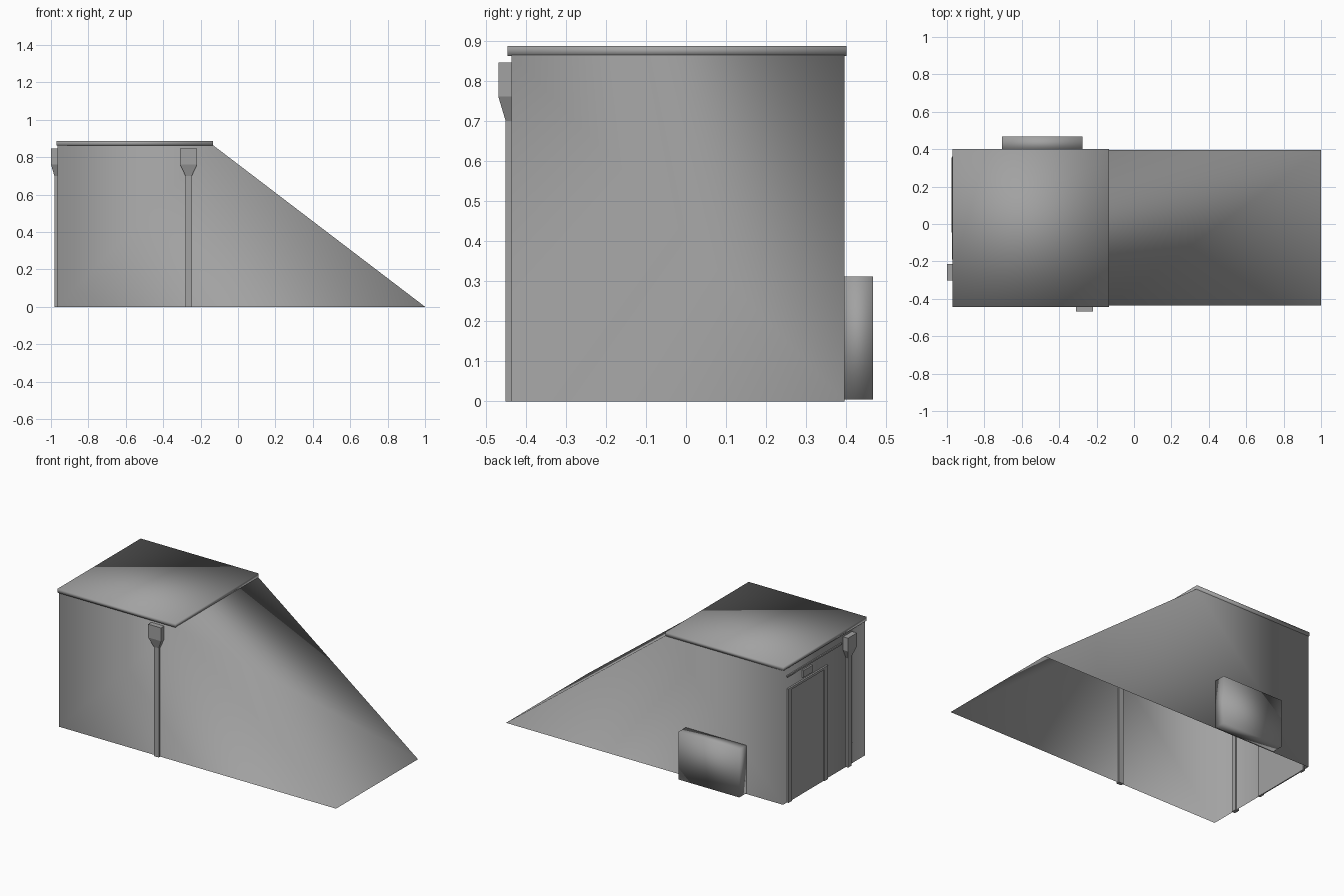
import bpy
import bmesh
from mathutils import Matrix, Vector

cube = bpy.data.objects.get("Cube")
if cube:
    bpy.data.objects.remove(cube, do_unlink=True)

grey = bpy.data.materials.new("concrete grey")
grey.use_nodes = True
colour = (0.36, 0.36, 0.36, 1)
grey.diffuse_color = colour
grey.node_tree.nodes["Principled BSDF"].inputs["Base Color"].default_value = colour


def finish(name, bm, smooth=True):
    bmesh.ops.recalc_face_normals(bm, faces=bm.faces)
    for face in bm.faces:
        face.smooth = smooth
    mesh = bpy.data.meshes.new(name)
    bm.to_mesh(mesh)
    bm.free()
    mesh.materials.append(grey)
    obj = bpy.data.objects.new(name, mesh)
    bpy.context.collection.objects.link(obj)
    return obj


def box(name, low, high, smooth=False):
    low, high = Vector(low), Vector(high)
    bm = bmesh.new()
    bmesh.ops.create_cube(bm, size=1)
    bmesh.ops.scale(bm, vec=high - low, verts=bm.verts)
    bmesh.ops.translate(bm, vec=(low + high) / 2, verts=bm.verts)
    return finish(name, bm, smooth)


# Drainpipe with a flared hopper, built against a wall facing -y
def drainpipe(name, place):
    sections = [(0, 0.017, 0.015), (0.70, 0.017, 0.015),
                (0.76, 0.045, 0.033), (0.845, 0.045, 0.033)]
    bm = bmesh.new()
    rings = [[bm.verts.new((x, y, z)) for x, y in
              ((-w, 0.008), (-w, -d), (w, -d), (w, 0.008))]
             for z, w, d in sections]
    for a, b in zip(rings, rings[1:]):
        for i in range(4):
            j = (i + 1) % 4
            bm.faces.new((a[i], a[j], b[j], b[i]))
    bm.faces.new(rings[0])
    bm.faces.new(rings[-1])
    bm.transform(place)
    return finish(name, bm, False)


# Wedge shaped walls and sloping cover, open underneath
bm = bmesh.new()
profile = [(-0.965, 0), (-0.965, 0.865), (-0.135, 0.865), (1, 0)]
front = [bm.verts.new((x, -0.435, z)) for x, z in profile]
back = [bm.verts.new((x, 0.395, z)) for x, z in profile]
bm.faces.new(front)
bm.faces.new(back)
for i in (0, 2):
    bm.faces.new((front[i], front[i + 1], back[i + 1], back[i]))
finish("stairwell_walls", bm)

# Flat roof slab
box("roof_slab", (-0.97, -0.445, 0.862), (-0.133, 0.4, 0.886), True)

# Cabinet on the back wall
box("wall_cabinet", (-0.705, 0.39, 0.005), (-0.275, 0.467, 0.312), True)

# Drainpipes on the front and on the door side
drainpipe("front_drainpipe", Matrix.Translation((-0.264, -0.435, 0)))
turn = Matrix.Rotation(-1.5708, 4, "Z")
drainpipe("side_drainpipe", Matrix.Translation((-0.967, -0.258, 0)) @ turn)

# Door, its frame and the small fittings above
box("door_panel", (-0.969, -0.01, 0), (-0.962, 0.33, 0.715))
for name, y in (("front_jamb", -0.045), ("back_jamb", 0.32)):
    box(name, (-0.976, y, 0), (-0.96, y + 0.035, 0.73))
box("door_lintel", (-0.976, -0.045, 0.715), (-0.96, 0.355, 0.73))
box("door_lamp", (-0.976, 0.11, 0.745), (-0.96, 0.205, 0.79))
box("door_rain_strip", (-0.973, -0.19, 0.805), (-0.96, 0.36, 0.815))
